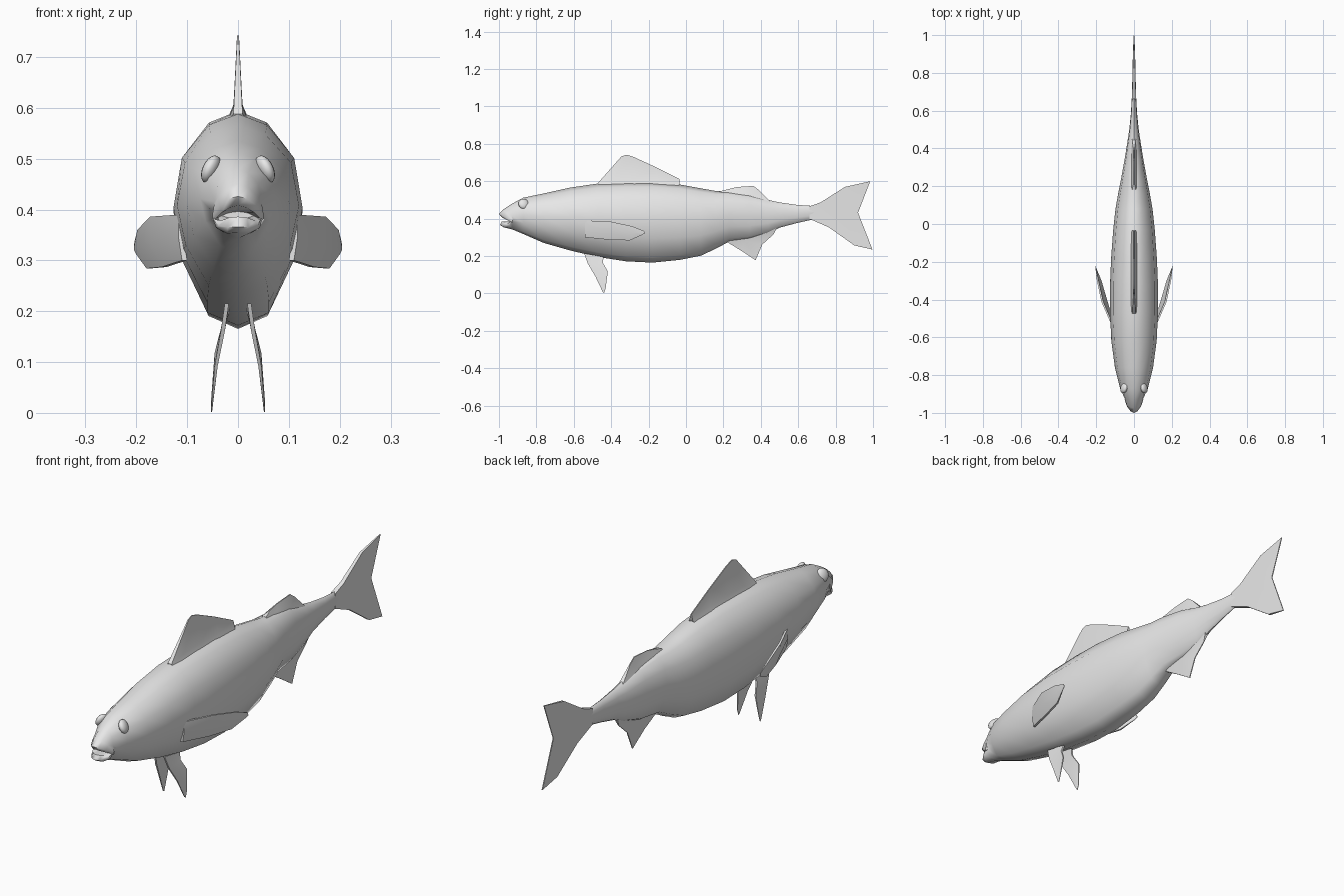
import bpy, bmesh, math
from mathutils import Matrix, Vector

cube = bpy.data.objects.get("Cube")
if cube:
    bpy.data.objects.remove(cube, do_unlink=True)

grey = bpy.data.materials.new("fish grey")
grey.use_nodes = True
grey.diffuse_color = (0.8, 0.8, 0.8, 1)
grey.node_tree.nodes["Principled BSDF"].inputs["Base Color"].default_value = (0.8, 0.8, 0.8, 1)


def finish(bm, name, angle=50):
    """Turn a bmesh into a smooth-shaded object."""
    bmesh.ops.recalc_face_normals(bm, faces=bm.faces)
    mesh = bpy.data.meshes.new(name)
    bm.to_mesh(mesh)
    bm.free()
    mesh.materials.append(grey)
    ob = bpy.data.objects.new(name, mesh)
    bpy.context.collection.objects.link(ob)
    bpy.ops.object.select_all(action='DESELECT')
    ob.select_set(True)
    bpy.context.view_layer.objects.active = ob
    bpy.ops.object.shade_smooth_by_angle(angle=math.radians(angle))
    return ob


def sheet(name, rows, thick):
    """Thin closed fin: rows of (x, y, z) from root to tip, half thickness per row."""
    bm = bmesh.new()
    sides = []
    for s in (1, -1):
        grid = [[bm.verts.new((x + s * t, y, z)) for x, y, z in row]
                for row, t in zip(rows, thick)]
        for a, b in zip(grid, grid[1:]):
            for i in range(len(a) - 1):
                bm.faces.new((a[i], a[i + 1], b[i + 1], b[i]))
        rim = grid[0] + [r[-1] for r in grid[1:-1]] + grid[-1][::-1] + [r[0] for r in grid[-2:0:-1]]
        sides.append(rim)
    p, q = sides
    for i in range(len(p)):
        j = (i + 1) % len(p)
        bm.faces.new((p[i], p[j], q[j], q[i]))
    return finish(bm, name)


def flat(rows):
    """Lift (y, z) rows onto the centre plane."""
    return [[(0, y, z) for y, z in row] for row in rows]


# Body: half cross-section (width share, height share) from back to belly
SECTION = [(0, 1), (.45, .945), (.87, .78), (1, .53), (.86, .3), (.48, .06), (0, 0)]
# Stations: y, top, bottom, half width
STATIONS = [
    (-.93, .480, .343, .046), (-.87, .512, .318, .074), (-.76, .535, .270, .101),
    (-.62, .566, .230, .120), (-.47, .588, .195, .127), (-.32, .594, .172, .127),
    (-.18, .594, .165, .121), (-.03, .582, .180, .110), (.08, .562, .202, .098),
    (.16, .548, .240, .084), (.23, .545, .277, .070), (.34, .530, .290, .050),
    (.44, .500, .322, .034), (.50, .487, .352, .025), (.59, .474, .376, .016),
    (.68, .468, .396, .011), (.74, .450, .415, .004)]

# Mouth: cavity, inner lips and outer lips as half rings of (x, y, z)
MOUTH = [
    [(0, -.91, .396), (.010, -.91, .395), (.020, -.91, .393), (.032, -.915, .388),
     (.020, -.91, .384), (.010, -.91, .382), (0, -.91, .381)],
    [(0, -.985, .408), (.016, -.98, .404), (.032, -.96, .394), (.046, -.93, .380),
     (.034, -.955, .378), (.018, -.978, .384), (0, -.985, .386)],
    [(0, -1.0, .426), (.018, -.992, .421), (.036, -.968, .408), (.050, -.930, .382),
     (.038, -.960, .368), (.020, -.985, .365), (0, -.995, .366)],
    [(0, -.975, .450), (.020, -.970, .444), (.039, -.955, .425), (.050, -.928, .392),
     (.043, -.945, .364), (.022, -.965, .353), (0, -.975, .354)]]

halves = MOUTH + [[(w * k, y, bot + (top - bot) * h) for k, h in SECTION]
                  for y, top, bot, w in STATIONS]
bm = bmesh.new()
rings = []
for half in halves:
    full = half + [(-x, y, z) for x, y, z in half[-2:0:-1]]
    rings.append([bm.verts.new(p) for p in full])
for a, b in zip(rings, rings[1:]):
    for i in range(12):
        j = (i + 1) % 12
        bm.faces.new((a[i], a[j], b[j], b[i]))
bm.faces.new(rings[0])
bm.faces.new(rings[-1])
finish(bm, "body", 60)

# Tail fin with two lobes
sheet("tail_fin", flat([
    [(.66, .466), (.66, .432), (.66, .399)],
    [(.72, .487), (.74, .437), (.765, .353)],
    [(.85, .570), (.84, .437), (.90, .257)],
    [(.985, .600), (.920, .432), (.997, .235)]]), [.011, .009, .006, .002])

# Fins along the back
sheet("dorsal_fin", flat([
    [(-.46, .555), (-.38, .56), (-.28, .56), (-.16, .56), (-.06, .55)],
    [(-.473, .588), (-.39, .602), (-.28, .606), (-.15, .602), (-.035, .583)],
    [(-.345, .733), (-.318, .742), (-.28, .730), (-.16, .675), (-.035, .612)]]),
    [.028, .009, .002])
sheet("rear_dorsal_fin", flat([
    [(.18, .51), (.26, .50), (.34, .49), (.44, .46)],
    [(.18, .546), (.26, .548), (.36, .530), (.45, .492)],
    [(.215, .555), (.27, .569), (.36, .575), (.39, .553)]]), [.024, .010, .002])

# Fin under the tail
sheet("anal_fin", flat([
    [(.22, .32), (.32, .335), (.41, .355), (.49, .38)],
    [(.215, .278), (.32, .280), (.41, .308), (.484, .347)],
    [(.29, .232), (.372, .178), (.408, .262), (.468, .316)]]), [.020, .008, .002])

# Paired fins and eyes
for s, side in ((1, "left"), (-1, "right")):
    sheet(f"{side}_pectoral_fin", [[(s * x, y, z) for x, y, z in row] for row in [
        [(.112, -.54, .390), (.112, -.54, .345), (.105, -.54, .300)],
        [(.168, -.41, .386), (.165, -.41, .337), (.145, -.41, .287)],
        [(.194, -.29, .360), (.192, -.28, .325), (.176, -.30, .284)],
        [(.203, -.225, .335), (.204, -.22, .322), (.200, -.235, .313)]]],
        [.005, .005, .004, .001])
    sheet(f"{side}_pelvic_fin", [[(s * x, y, z) for x, y, z in row] for row in [
        [(.022, -.545, .215), (.022, -.49, .205), (.022, -.44, .195)],
        [(.030, -.525, .160), (.030, -.48, .160), (.030, -.445, .165)],
        [(.043, -.485, .092), (.043, -.45, .100), (.043, -.418, .118)],
        [(.052, -.445, .008), (.052, -.438, .002), (.052, -.430, .025)]]],
        [.004, .004, .003, .001])
    bm = bmesh.new()
    bmesh.ops.create_uvsphere(bm, u_segments=16, v_segments=10, radius=1)
    bm.transform(Matrix.Translation(Vector((s * .053, -.868, .479)))
                 @ Matrix.Rotation(s * math.radians(-25), 4, 'Y')
                 @ Matrix.Rotation(s * math.radians(-14), 4, 'Z').inverted()
                 @ Matrix.Diagonal((.016, .029, .029, 1)))
    finish(bm, f"{side}_eye")
